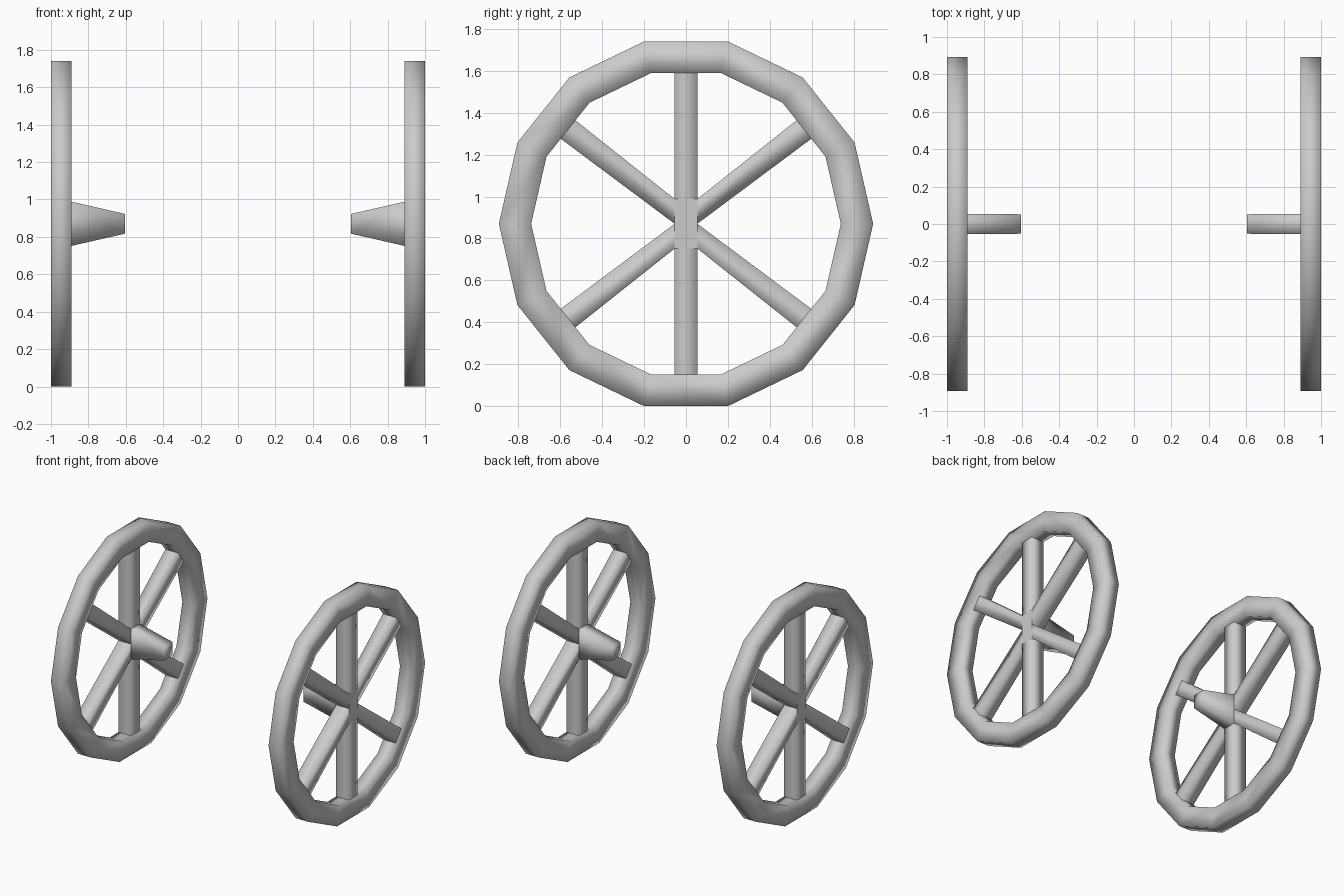
import bpy, bmesh, math

if "Cube" in bpy.data.objects:
    bpy.data.objects.remove(bpy.data.objects["Cube"])

X_IN, X_OUT = 0.89, 1.0
CZ = 0.87
SIDES = 14


def finish(name, bm):
    """Turn a bmesh into a smooth object mirrored to the other wheel."""
    bmesh.ops.recalc_face_normals(bm, faces=bm.faces)
    me = bpy.data.meshes.new(name)
    bm.to_mesh(me)
    bm.free()
    me.polygons.foreach_set("use_smooth", [True] * len(me.polygons))
    ob = bpy.data.objects.new(name, me)
    bpy.context.collection.objects.link(ob)
    ob.modifiers.new("Mirror", 'MIRROR').use_axis[0] = True
    return ob


def loft(bm, loops, closed=False):
    """Skin a series of equal closed vertex loops."""
    rings = [[bm.verts.new(p) for p in lp] for lp in loops]
    n = len(rings[0])
    pairs = list(zip(rings, rings[1:]))
    if closed:
        pairs.append((rings[-1], rings[0]))
    for a, b in pairs:
        for i in range(n):
            j = (i + 1) % n
            bm.faces.new((a[i], a[j], b[j], b[i]))
    return rings


# Rim: rectangular section swept around a 14-sided ring
bm = bmesh.new()
sections = []
for i in range(SIDES):
    t = 2 * math.pi * i / SIDES
    sections.append([(x, r * math.cos(t), CZ + r * math.sin(t))
                     for x, r in ((X_IN, 0.738), (X_OUT, 0.738),
                                  (X_OUT, 0.892), (X_IN, 0.892))])
loft(bm, sections, closed=True)
finish("wheel_rim", bm)

# Spokes: square bars from the hub sides to the rim's inner face
W, H = 0.054, 0.118


def spoke_section(p, q):
    return [(X_IN, p[0], CZ + p[1]), (X_OUT, p[0], CZ + p[1]),
            (X_OUT, q[0], CZ + q[1]), (X_IN, q[0], CZ + q[1])]


bm = bmesh.new()
for sz in (1, -1):
    loft(bm, [spoke_section((-W, sz * H), (W, sz * H)),
              spoke_section((-W, sz * 0.72), (W, sz * 0.72))])
    for sy in (1, -1):
        loft(bm, [spoke_section((sy * W, 0), (sy * W, sz * H)),
                  spoke_section((sy * 0.598, sz * 0.406),
                                (sy * 0.528, sz * 0.494))])
finish("spokes", bm)

# Hub with tapered axle stub pointing inward
bm = bmesh.new()


def hub_section(x, w, h):
    return [(x, -w, CZ - h), (x, w, CZ - h), (x, w, CZ + h), (x, -w, CZ + h)]


rings = loft(bm, [hub_section(X_IN, W, H), hub_section(0.605, 0.052, 0.053)])
bm.faces.new(rings[1])
finish("axle_stub", bm)

# Flat outer face of the hub
bm = bmesh.new()
bm.faces.new([bm.verts.new(p) for p in hub_section(X_OUT, W, H)])
cap = finish("hub_cap", bm)
if cap.data.polygons[0].normal.x < 0:
    cap.data.flip_normals()
